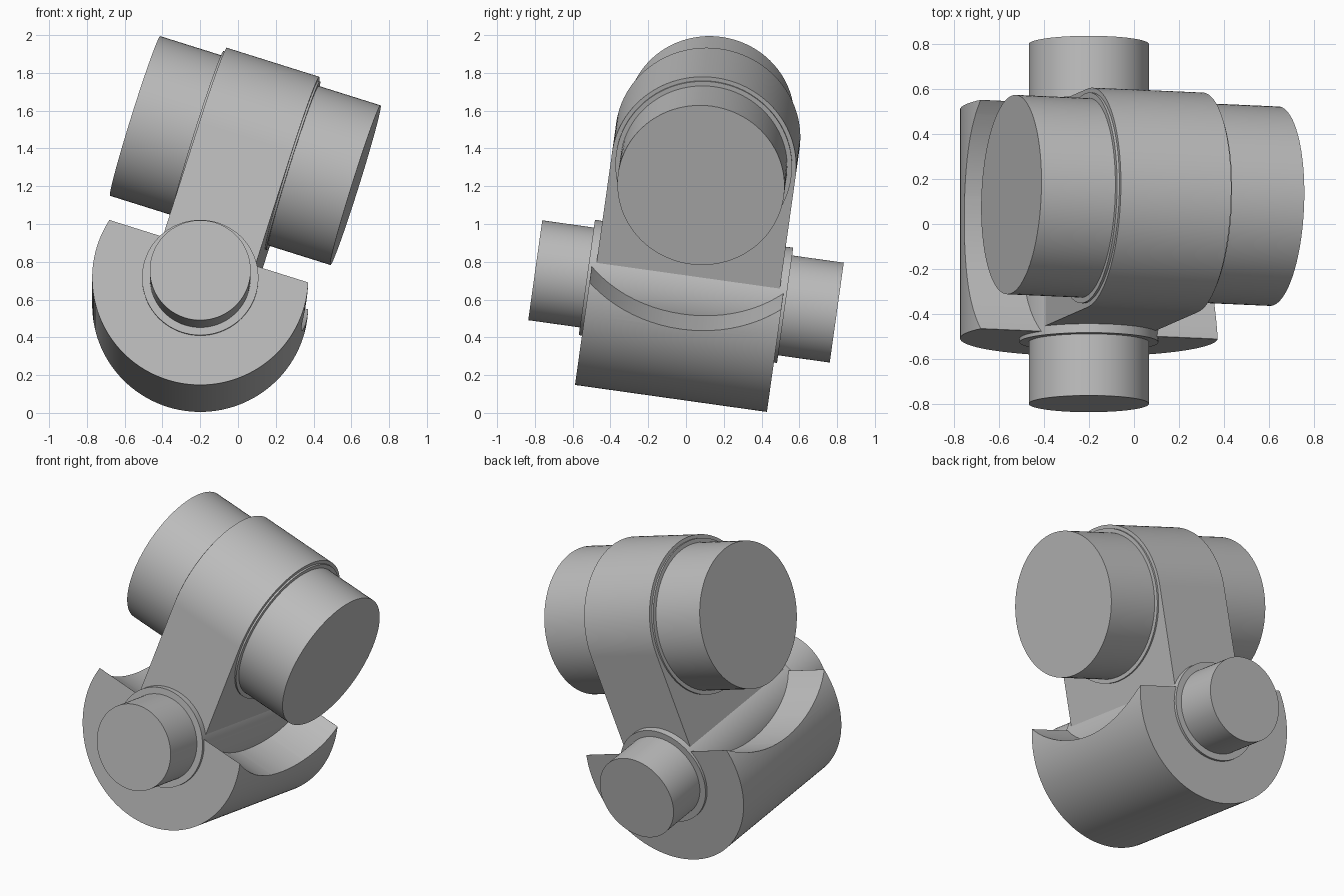
import bpy, bmesh, math
from mathutils import Matrix, Vector

cube = bpy.data.objects.get("Cube")
if cube:
    bpy.data.objects.remove(cube, do_unlink=True)

grey = bpy.data.materials.new("plain_grey")
grey.use_nodes = True
COLOUR = (0.5, 0.5, 0.5, 1)
grey.diffuse_color = COLOUR
grey.node_tree.nodes["Principled BSDF"].inputs["Base Color"].default_value = COLOUR

# Joint frame: origin at the pin centre, y along the pin, z along the arm
FRAME = (Matrix.Translation((-0.2, 0, 0.643))
         @ Matrix.Rotation(math.radians(-8), 4, 'X')
         @ Matrix.Rotation(math.radians(17.6), 4, 'Y'))

PIN_R, CUP_R, ARM_R = 0.267, 0.572, 0.49
ROLLER_Z = 0.79   # roller axis height above the pin
CUP_TOP = 0.15    # flat rim height above the pin


def arc(radius, start, end, height=0.0, steps=96):
    """Profile points on an arc, as (across, up)."""
    return [(radius * math.cos(start + (end - start) * i / steps),
             height + radius * math.sin(start + (end - start) * i / steps))
            for i in range(steps + 1)]


def circle(radius, height=0.0):
    return arc(radius, 0, 2 * math.pi, height)[:-1]


def prism(name, profile, axis, half):
    """Extrude an (across, up) profile along the joint's x or y axis."""
    def place(p, d):
        return Vector((d, p[0], p[1])) if axis == 'x' else Vector((p[0], d, p[1]))
    bm = bmesh.new()
    face = bm.faces.new([bm.verts.new(place(p, -half)) for p in profile])
    ext = bmesh.ops.extrude_face_region(bm, geom=[face])
    bmesh.ops.translate(bm, vec=place((0, 0), 2 * half),
                        verts=[v for v in ext["geom"] if isinstance(v, bmesh.types.BMVert)])
    bmesh.ops.recalc_face_normals(bm, faces=bm.faces)
    mesh = bpy.data.meshes.new(name)
    bm.to_mesh(mesh)
    bm.free()
    mesh.materials.append(grey)
    obj = bpy.data.objects.new(name, mesh)
    obj.matrix_world = FRAME
    bpy.context.collection.objects.link(obj)
    return obj


def activate(obj):
    bpy.ops.object.select_all(action='DESELECT')
    obj.select_set(True)
    bpy.context.view_layer.objects.active = obj


# Socket: a cylinder with a flat top, hollowed to clear the rollers
rim = math.asin(CUP_TOP / CUP_R)
cup = prism("socket_cup", arc(CUP_R, math.pi - rim, 2 * math.pi + rim), 'y', 0.513)
cutter = prism("recess_cutter", circle(0.82, ROLLER_Z), 'x', 1.0)
cutter.hide_render = True
activate(cup)
cut = cup.modifiers.new("recess", 'BOOLEAN')
cut.operation = 'DIFFERENCE'
cut.solver = 'EXACT'
cut.object = cutter
bpy.ops.object.modifier_apply(modifier=cut.name)
bpy.data.objects.remove(cutter, do_unlink=True)

# Arm: straight sides with a round top, its foot sunk in the socket
arm_profile = arc(ARM_R, 0, math.pi, ROLLER_Z) + [(-ARM_R, -0.12), (ARM_R, -0.12)]

parts = [
    cup,
    prism("arm", arm_profile, 'x', 0.257),
    prism("pin", circle(PIN_R), 'y', 0.806),
    prism("pin_collar", circle(0.308), 'y', 0.53),
    prism("roller", circle(0.443, ROLLER_Z), 'x', 0.612),
    prism("roller_collar", circle(0.468, ROLLER_Z), 'x', 0.268),
]
for part in parts:
    activate(part)
    bpy.ops.object.shade_smooth_by_angle(angle=math.radians(30))
